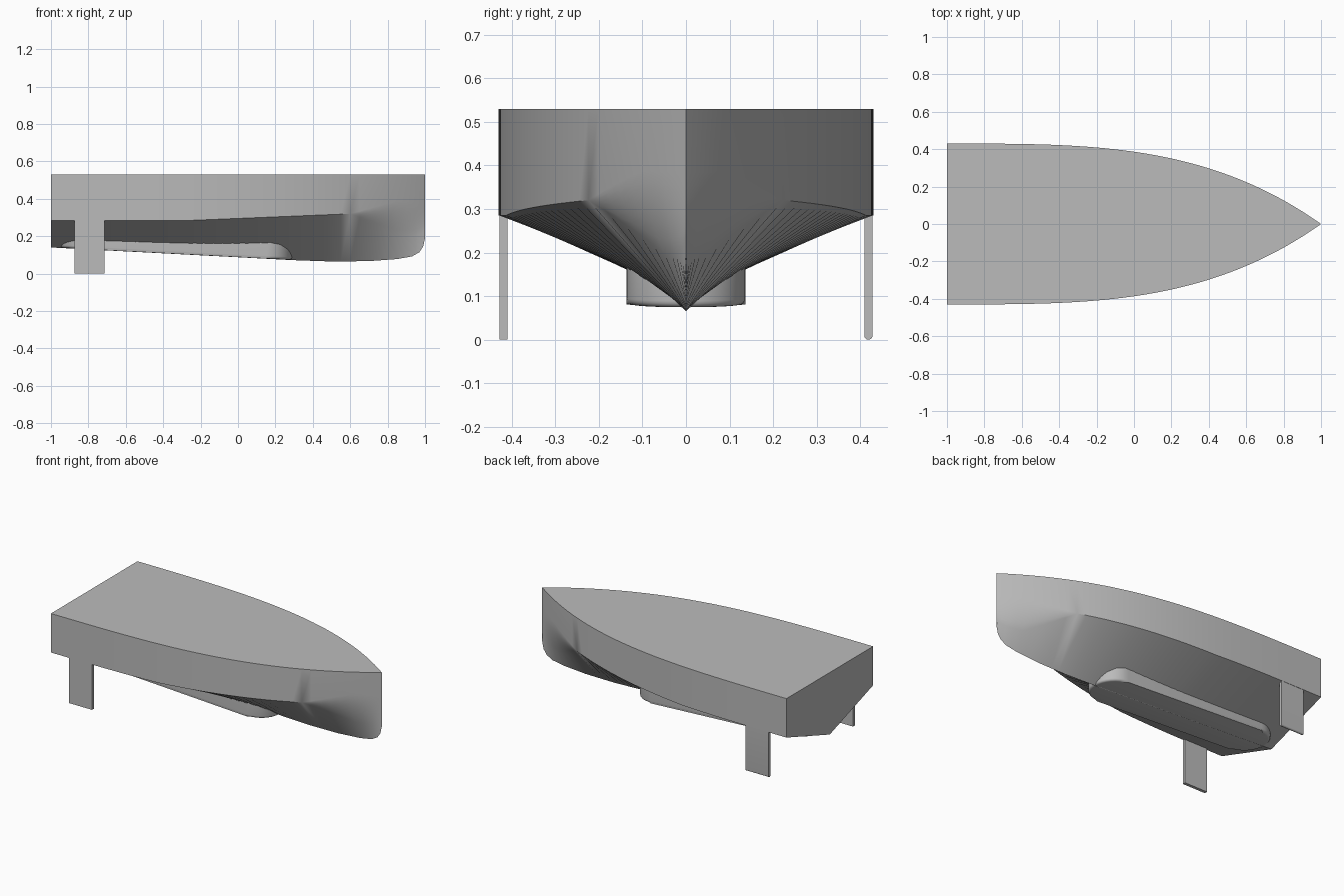
import bpy, bmesh, math
from mathutils import Vector

if "Cube" in bpy.data.objects:
    bpy.data.objects.remove(bpy.data.objects["Cube"])

grey = bpy.data.materials.new("hull grey")
grey.use_nodes = True
colour = (0.5, 0.5, 0.5, 1)
grey.diffuse_color = colour
grey.node_tree.nodes["Principled BSDF"].inputs["Base Color"].default_value = colour

DECK = 0.53
BEAM = 0.43
KEEL = [(-1, .14), (.3, .072), (.5, .065), (.7, .067), (.85, .078),
        (.93, .092), (.97, .115), (.99, .145), (1, .19)]
CHINE = [(-1, .285), (-.25, .285), (.6, .32), (.8, .315), (1, .3)]


def along(table, x):
    """Linear lookup of height along the boat."""
    for (x0, z0), (x1, z1) in zip(table, table[1:]):
        if x <= x1:
            return z0 + (z1 - z0) * (x - x0) / (x1 - x0)
    return table[-1][1]


def half_width(x):
    return BEAM * (1 - ((x + 1) / 2) ** 3.3)


def finish(bm, name, smooth=True):
    bmesh.ops.recalc_face_normals(bm, faces=bm.faces)
    mesh = bpy.data.meshes.new(name)
    bm.to_mesh(mesh)
    bm.free()
    mesh.materials.append(grey)
    obj = bpy.data.objects.new(name, mesh)
    bpy.context.collection.objects.link(obj)
    if smooth:
        bpy.ops.object.select_all(action='DESELECT')
        obj.select_set(True)
        bpy.context.view_layer.objects.active = obj
        bpy.ops.object.shade_smooth_by_angle(angle=math.radians(28))
    return obj


def section(x):
    """Keel to deck; the chine corner softens towards the bow."""
    y = half_width(x)
    keel = Vector((x, 0, along(KEEL, x)))
    chine = Vector((x, y, along(CHINE, x)))
    deck = Vector((x, y, DECK))
    fade = min(max((x - .6) / .25, 0), 1)
    low = chine.lerp(keel, .5 * fade)
    high = chine.lerp(deck, .35 * fade)
    steps = [i / 6 for i in range(7)]
    curve = [low.lerp(chine, t).lerp(chine.lerp(high, t), t) for t in steps]
    return [keel] + curve + [deck]


# Hull: half lofted from sections, then mirrored
stations = sorted({round(-1 + i * .05, 3) for i in range(41)} |
                  {x for x, z in KEEL} | {.96, .98, .995})
bm = bmesh.new()
rows = [[bm.verts.new(p) for p in section(x)] for x in stations]
for a, b in zip(rows, rows[1:]):
    for i in range(len(a) - 1):
        bm.faces.new((a[i], b[i], b[i + 1], a[i + 1]))
inner_deck = bm.verts.new((-1, 0, DECK))
bm.faces.new([r[-1] for r in rows] + [inner_deck])
bm.faces.new(rows[0] + [inner_deck])
bmesh.ops.remove_doubles(bm, verts=bm.verts, dist=.0003)
# Mirror in the mesh so that the centre line welds
bmesh.ops.mirror(bm, geom=bm.verts[:] + bm.edges[:] + bm.faces[:],
                 axis='Y', merge_dist=.0005)
finish(bm, "hull")

# Keel pod: long rounded box whose floor follows the keel slope
RADIUS, REAR, NOSE = .137, -.95, .29
outline = []
for centre, start in ((NOSE - RADIUS, -90), (REAR + RADIUS, 90)):
    for i in range(17):
        a = math.radians(start + i * 180 / 16)
        outline.append((centre + RADIUS * math.cos(a), RADIUS * math.sin(a)))
bm = bmesh.new()
floor = [bm.verts.new((x, y, along(KEEL, x) + .001)) for x, y in outline]
roof = [bm.verts.new((x, y, along(KEEL, x) + .11)) for x, y in outline]
base = bm.faces.new(floor)
bm.faces.new(roof)
for i in range(len(floor)):
    j = (i + 1) % len(floor)
    bm.faces.new((floor[i], floor[j], roof[j], roof[i]))
bmesh.ops.bevel(bm, geom=list(base.edges), offset=.015, segments=4,
                profile=.5, affect='EDGES')
finish(bm, "keel_pod")


# Side fins
def fin(name, side, rounded):
    bm = bmesh.new()
    bmesh.ops.create_cube(bm, size=1)
    for v in bm.verts:
        v.co = (-.795 + v.co.x * .16, side * (.419 + v.co.y * .019),
                .16 + v.co.z * .32)
    if rounded:
        edges = [e for e in bm.edges if all(v.co.z < .01 for v in e.verts)
                 and abs(e.verts[0].co.x - e.verts[1].co.x) > .1]
        bmesh.ops.bevel(bm, geom=edges, offset=.009, segments=5,
                        profile=.5, affect='EDGES')
    finish(bm, name)


fin("right_side_fin", -1, False)
fin("left_side_fin", 1, True)
